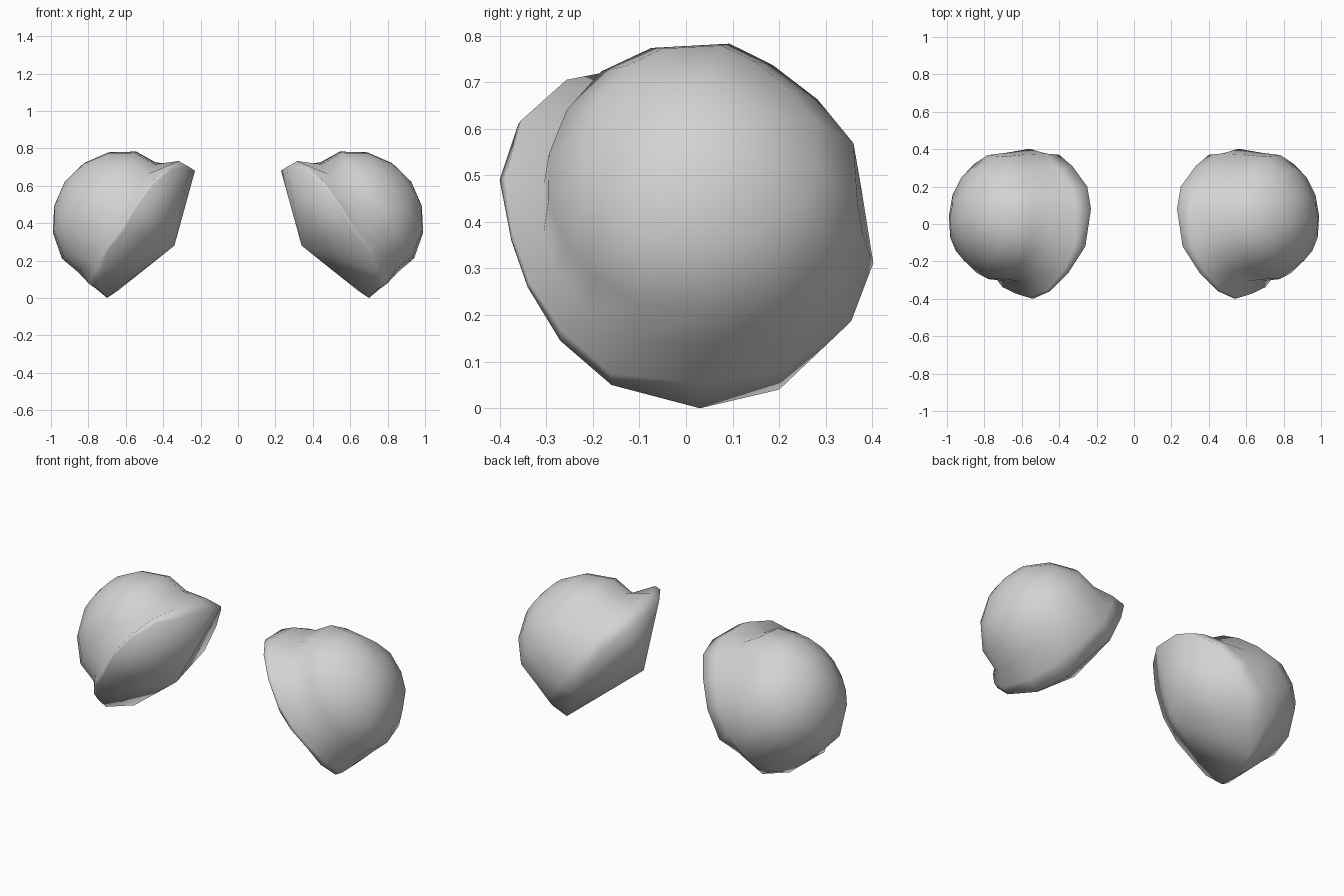
import bpy, bmesh, math
from mathutils import Vector

cube = bpy.data.objects.get("Cube")
if cube:
    bpy.data.objects.remove(cube, do_unlink=True)

grey = bpy.data.materials.new("light_grey")
grey.use_nodes = True
colour = (0.65, 0.65, 0.65, 1)
grey.diffuse_color = colour
grey.node_tree.nodes["Principled BSDF"].inputs["Base Color"].default_value = colour

# Frame of the pad: axis points out through the dome, up runs along the rim
AXIS = Vector((0.82, 0, 0.57)).normalized()
UP = Vector((-AXIS.z, 0, AXIS.x))
SIDE = Vector((0, 1, 0))
CENTRE = Vector((0.46, 0, 0.34))
DOME = Vector((0.615, 0.025, 0.405))
RADIUS = 0.387
APEX = Vector((0.34, -0.09, 0.28))

# Wavy rim between the inner cone and the outer dome
RIM = [Vector(p) for p in (
    (.23, .08, .68), (.26, -.12, .70), (.35, -.26, .69), (.45, -.36, .61),
    (.54, -.40, .49), (.61, -.375, .36), (.69, -.34, .26), (.73, -.27, .145),
    (.75, -.16, .05), (.70, .03, 0), (.64, .20, .04), (.54, .28, .17),
    (.47, .36, .26), (.40, .37, .42), (.33, .31, .55), (.25, .20, .64))]
# Distance of the raised lip from the centre, behind each rim point
LIP = (.40, .42, .43, .42, .395, .38, .39, .41, .44, .41, .42, .425, .41, .39, .38, .39)
# Fullness of the dome along each spoke
FULL = (1.01, 1, .98, .94, .92, .92, .94, .97, 1, .98, .98, 1, .99, .98, .93, .95)


def build_pad(name, side):
    bm = bmesh.new()
    angles = [math.atan2((p - CENTRE).dot(SIDE), (p - CENTRE).dot(UP)) for p in RIM]
    spokes = [UP * math.cos(t) + SIDE * math.sin(t) for t in angles]

    # Rim, raised lip, valley, then the rings of the dome
    lip = [CENTRE + AXIS * (0.085 + 0.53 * (p - CENTRE).dot(AXIS)) + d * r
           for p, d, r in zip(RIM, spokes, LIP)]
    rings = [RIM, lip]
    for polar, scale in ((84, 0.95), (66, 1), (44, 0.99), (22, 0.98)):
        t = math.radians(polar)
        rings.append([DOME + (AXIS * math.cos(t) + d * math.sin(t) * full) * RADIUS * scale
                      for d, full in zip(spokes, FULL)])

    def vert(p):
        return bm.verts.new((p.x * side, p.y, max(p.z, 0)))

    loops = [[vert(p) for p in ring] for ring in rings]
    apex, pole = vert(APEX), vert(DOME + AXIS * RADIUS * 0.98)
    n = len(RIM)
    for i in range(n):
        j = (i + 1) % n
        bm.faces.new((apex, loops[0][i], loops[0][j]))
        bm.faces.new((pole, loops[-1][j], loops[-1][i]))
        for a, b in zip(loops, loops[1:]):
            bm.faces.new((a[i], b[i], b[j], a[j]))
    bmesh.ops.recalc_face_normals(bm, faces=bm.faces[:])

    mesh = bpy.data.meshes.new(name)
    bm.to_mesh(mesh)
    bm.free()
    mesh.materials.append(grey)
    pad = bpy.data.objects.new(name, mesh)
    bpy.context.collection.objects.link(pad)
    bpy.ops.object.select_all(action="DESELECT")
    pad.select_set(True)
    bpy.context.view_layer.objects.active = pad
    bpy.ops.object.shade_smooth_by_angle(angle=math.radians(110))


build_pad("left_shoulder_pad", 1)
build_pad("right_shoulder_pad", -1)
